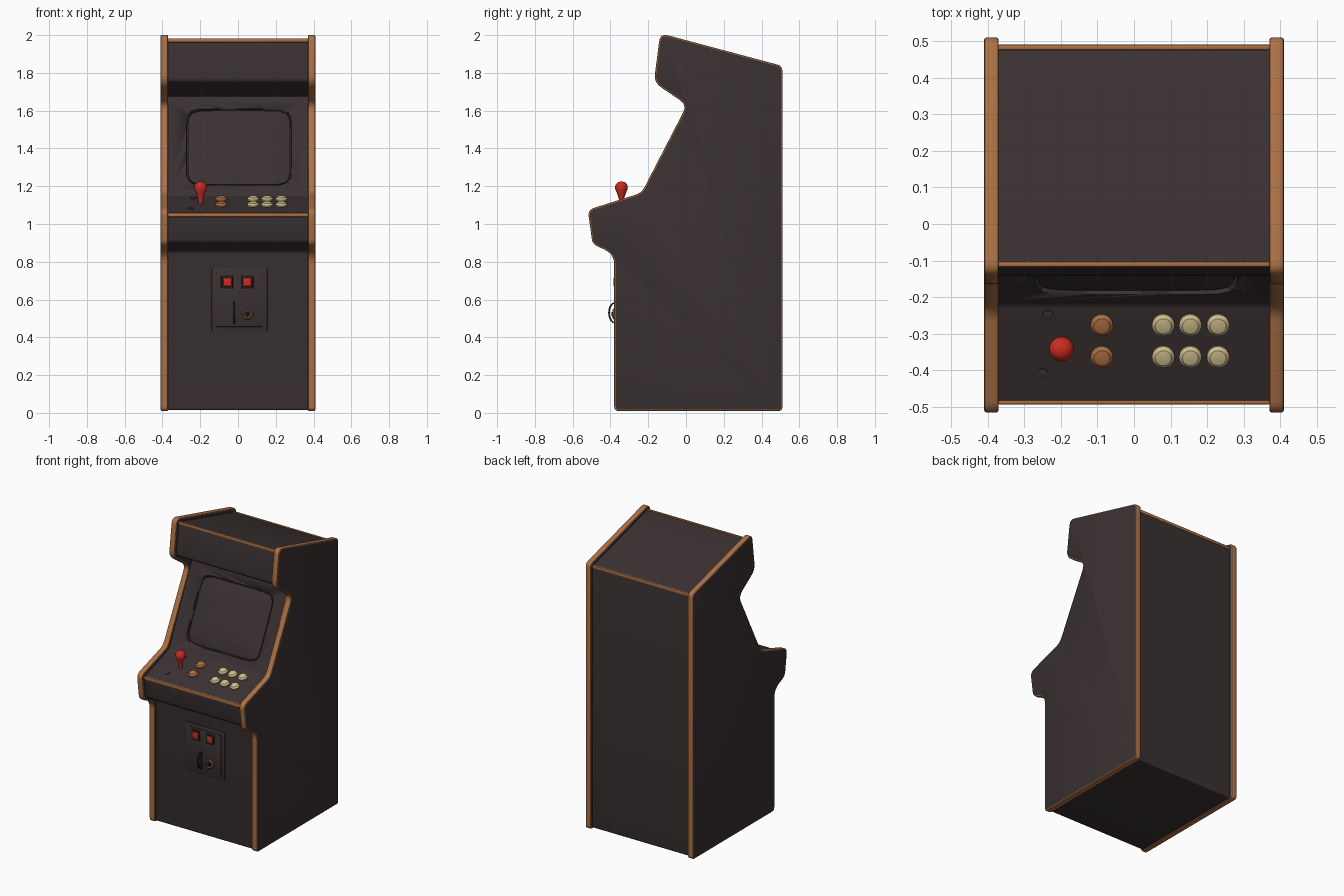
import bpy, bmesh, math
from mathutils import Matrix, Vector

cube = bpy.data.objects.get("Cube")
if cube:
    bpy.data.objects.remove(cube, do_unlink=True)


def material(name, rgb):
    m = bpy.data.materials.new(name)
    m.use_nodes = True
    m.diffuse_color = (*rgb, 1)
    m.node_tree.nodes["Principled BSDF"].inputs["Base Color"].default_value = (*rgb, 1)
    return m


CHARCOAL = material("charcoal", (0.042, 0.030, 0.031))
BLACK = material("black", (0.016, 0.012, 0.012))
WOOD = material("orange trim", (0.42, 0.165, 0.06))
RED = material("red", (0.60, 0.025, 0.015))
CREAM = material("cream", (0.62, 0.52, 0.27))
BRASS = material("brass", (0.20, 0.10, 0.05))


def finish(name, bm, mats, angle=35, matrix=None):
    bmesh.ops.recalc_face_normals(bm, faces=bm.faces[:])
    mesh = bpy.data.meshes.new(name)
    bm.to_mesh(mesh)
    bm.free()
    if matrix:
        mesh.transform(matrix)
    for m in mats:
        mesh.materials.append(m)
    mesh.shade_smooth()
    mesh.set_sharp_from_angle(angle=math.radians(angle))
    obj = bpy.data.objects.new(name, mesh)
    bpy.context.collection.objects.link(obj)
    return obj


def fillet(points, steps=5):
    """Round each corner (y, z, radius) with a short curve."""
    out = []
    for i, (y, z, r) in enumerate(points):
        p = Vector((y, z))
        a = p + (Vector(points[i - 1][:2]) - p).normalized() * r
        b = p + (Vector(points[(i + 1) % len(points)][:2]) - p).normalized() * r
        for k in range(steps + 1):
            t = k / steps
            out.append(a * (1 - t) ** 2 + p * 2 * t * (1 - t) + b * t * t)
    return out


def extrude_x(profile, x0, x1):
    bm = bmesh.new()
    face = bm.faces.new([bm.verts.new((x0, p.x, p.y)) for p in profile])
    new = bmesh.ops.extrude_face_region(bm, geom=[face])["geom"]
    bmesh.ops.translate(bm, vec=(x1 - x0, 0, 0),
                        verts=[v for v in new if isinstance(v, bmesh.types.BMVert)])
    bmesh.ops.recalc_face_normals(bm, faces=bm.faces[:])
    return bm


def box(name, size, loc, mat, bevel=0.004, matrix=None):
    bm = bmesh.new()
    bmesh.ops.create_cube(bm, size=1, matrix=Matrix.Translation(loc) @ Matrix.Diagonal((*size, 1)))
    bmesh.ops.bevel(bm, geom=bm.edges[:], offset=bevel, segments=2, affect='EDGES', profile=0.5)
    return finish(name, bm, [mat], matrix=matrix)


def lathe(name, profile, mat, matrix, sides=20):
    """Spin (radius, height) points about local z; the ends are capped."""
    bm = bmesh.new()
    rings = [[bm.verts.new((r * math.cos(2 * math.pi * k / sides),
                            r * math.sin(2 * math.pi * k / sides), h))
              for k in range(sides)] for r, h in profile]
    for a, b in zip(rings, rings[1:]):
        for k in range(sides):
            n = (k + 1) % sides
            bm.faces.new((a[k], a[n], b[n], b[k]))
    bm.faces.new(rings[0])
    bm.faces.new(rings[-1])
    return finish(name, bm, [mat], matrix=matrix)


def frame(origin, up):
    """Matrix with x sideways, y along the slope and z out of it."""
    x, y = Vector((1, 0, 0)), Vector((0, *up)).normalized()
    m = Matrix((x, y, x.cross(y))).transposed().to_4x4()
    return Matrix.Translation(origin) @ m


# Side panels with rounded trim around the rim
SIDE = fillet([(-0.38, 0.01, 0.025), (-0.38, 0.84, 0.055), (-0.495, 0.895, 0.025),
               (-0.52, 1.075, 0.035), (-0.235, 1.165, 0.035), (0.005, 1.63, 0.045),
               (-0.17, 1.75, 0.045), (-0.137, 2.01, 0.045), (0.51, 1.837, 0.025),
               (0.51, 0.01, 0.02)])
for side, sign in (("left", 1), ("right", -1)):
    bm = extrude_x(SIDE, sign * 0.37, sign * 0.41)
    rim = [e for e in bm.edges if abs(e.verts[0].co.x - e.verts[1].co.x) < 0.001]
    bmesh.ops.bevel(bm, geom=rim, offset=0.007, segments=2, affect='EDGES', profile=0.5)
    for f in bm.faces:
        f.material_index = int(abs(f.normal.x) < 0.95)
    finish(side + "_side_panel", bm, [CHARCOAL, WOOD])

# Cabinet body between the side panels
BODY = fillet([(-0.362, 0.015, 0.01), (-0.362, 0.855, 0.02), (-0.473, 0.905, 0.015),
               (-0.492, 1.055, 0.008), (-0.22, 1.148, 0.012), (0.035, 1.68, 0.015),
               (-0.145, 1.755, 0.02), (-0.112, 1.978, 0.008), (0.488, 1.817, 0.008),
               (0.488, 0.015, 0.01)], 3)
body = finish("cabinet_body", extrude_x(BODY, -0.375, 0.375), [CHARCOAL])

# Monitor recess and bulging glass
SCREEN = frame((0.005, -0.096, 1.408), (0.255, 0.532))


def rounded(bm, scale, height, count=64):
    ring = []
    for k in range(count):
        c, s = math.cos(2 * math.pi * k / count), math.sin(2 * math.pi * k / count)
        d = (abs(c) ** 9 + abs(s) ** 9) ** (-1 / 9)
        ring.append(bm.verts.new((0.28 * d * c * scale, 0.226 * d * s * scale, height)))
    return ring


def stack(name, levels, mat):
    bm = bmesh.new()
    rings = [rounded(bm, s, h) for s, h in levels]
    for a, b in zip(rings, rings[1:]):
        for k in range(len(a)):
            n = (k + 1) % len(a)
            bm.faces.new((a[k], a[n], b[n], b[k]))
    bm.faces.new(rings[0])
    bm.faces.new(rings[-1])
    return finish(name, bm, [mat], matrix=SCREEN)


cutter = stack("recess_cutter", [(0.98, -0.025), (1.01, 0.03)], CHARCOAL)
cutter.hide_render = True
cut = body.modifiers.new("recess", 'BOOLEAN')
cut.operation, cut.object, cut.solver = 'DIFFERENCE', cutter, 'EXACT'
bpy.context.view_layer.update()
carved = bpy.data.meshes.new_from_object(body.evaluated_get(bpy.context.evaluated_depsgraph_get()))
body.modifiers.clear()
body.data = carved
bpy.data.objects.remove(cutter, do_unlink=True)
stack("screen_glass", [(0.96, -0.03)] + [(s, 0.006 - 0.018 * s ** 4)
      for s in (0.96, 0.9, 0.8, 0.65, 0.45, 0.2)], CHARCOAL)

# Trim strips across the cabinet
for name, y, z in (("panel_front_trim", -0.486, 1.048), ("marquee_top_trim", -0.11, 1.972),
                   ("back_top_trim", 0.483, 1.813)):
    box(name, (0.745, 0.016, 0.022), (0, y, z), WOOD, 0.006)

# Control panel: joystick, buttons and bolts
SLOPE = (0.272, 0.093)


def on_panel(x, y):
    return frame((x, y, 1.055 + (y + 0.492) * SLOPE[1] / SLOPE[0]), SLOPE)


BUTTON = [(0.031, -0.005), (0.031, 0.007), (0.025, 0.011), (0.022, 0.016), (0.012, 0.018)]
for row, y in (("back", -0.275), ("front", -0.362)):
    for name, x, mat in (("start", -0.088, WOOD), ("left", 0.08, CREAM),
                         ("middle", 0.154, CREAM), ("right", 0.23, CREAM)):
        lathe(f"{row}_{name}_button", BUTTON, mat, on_panel(x, y))
lathe("joystick", [(0.011, -0.005), (0.013, 0.02), (0.022, 0.05), (0.032, 0.072), (0.034, 0.085),
                   (0.030, 0.1), (0.019, 0.111), (0.005, 0.115)], RED,
      Matrix.Translation((-0.198, -0.342, 1.11)))
for i, (x, y) in enumerate(((-0.235, -0.25), (-0.25, -0.41), (0.33, -0.195))):
    lathe(f"panel_bolt_{i + 1}", [(0.016, -0.004), (0.015, 0.003), (0.008, 0.005)],
          CHARCOAL, on_panel(x, y), 12)

# Coin door with raised inner plate
box("coin_door_frame", (0.295, 0.016, 0.335), (0.008, -0.361, 0.598), CHARCOAL)
box("coin_door_plate", (0.25, 0.012, 0.285), (0.008, -0.368, 0.598), CHARCOAL)
for name, x in (("left", 0.05), ("right", -0.058)):
    box(name + "_coin_bezel", (0.062, 0.01, 0.07), (x, -0.374, 0.693), BLACK, 0.003)
    box(name + "_coin_button", (0.042, 0.012, 0.046), (x, -0.378, 0.693), RED, 0.004)
box("coin_slot", (0.014, 0.008, 0.12), (-0.02, -0.374, 0.53), BLACK, 0.002)
FRONT = Matrix.Rotation(math.pi / 2, 4, 'X')
lathe("lock_ring", [(0.03, 0), (0.03, 0.012), (0.024, 0.018), (0.018, 0.012)], BRASS,
      Matrix.Translation((0.05, -0.37, 0.523)) @ FRONT)
lathe("lock_core", [(0.012, 0), (0.012, 0.022), (0.008, 0.025)], BLACK,
      Matrix.Translation((0.05, -0.37, 0.523)) @ FRONT)

# Curved pull handle on the coin door
bm = bmesh.new()
arc = [(math.sin(t) * 0.055, math.cos(t) * 0.036) for t in
       [math.pi * (k / 12 - 0.5) for k in range(13)]]
rings = [[bm.verts.new((-0.02 + dx, -0.372 - o - dy, 0.53 + z * (1 + dy * 6)))
          for dx, dy in ((-0.005, -0.005), (0.005, -0.005), (0.005, 0.004), (-0.005, 0.004))]
         for z, o in arc]
for a, b in zip(rings, rings[1:]):
    for k in range(4):
        n = (k + 1) % 4
        bm.faces.new((a[k], a[n], b[n], b[k]))
bm.faces.new(rings[0])
bm.faces.new(rings[-1])
finish("coin_door_handle", bm, [BLACK])
